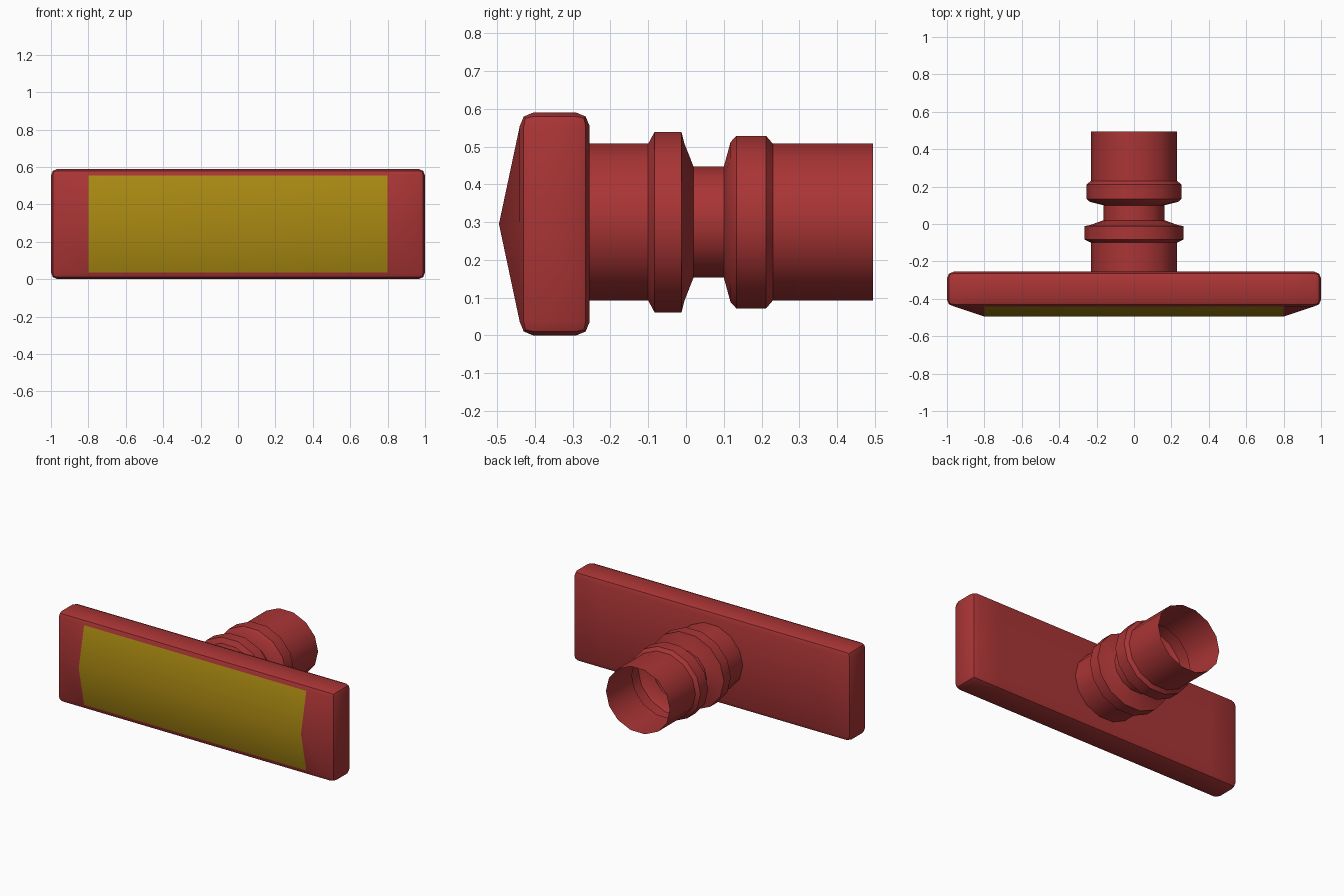
import bpy, bmesh, math

if "Cube" in bpy.data.objects:
    bpy.data.objects.remove(bpy.data.objects["Cube"])

ZC = 0.295  # height of the connector axis and the front ridge


def material(name, rgb):
    m = bpy.data.materials.new(name)
    m.diffuse_color = (*rgb, 1)
    m.use_nodes = True
    m.node_tree.nodes["Principled BSDF"].inputs["Base Color"].default_value = m.diffuse_color
    return m


red = material("dark red", (0.40, 0.035, 0.036))
gold = material("mustard yellow", (0.40, 0.25, 0.006))


def add_object(name, bm, mats):
    mesh = bpy.data.meshes.new(name)
    bm.to_mesh(mesh)
    bm.free()
    ob = bpy.data.objects.new(name, mesh)
    bpy.context.collection.objects.link(ob)
    for m in mats:
        mesh.materials.append(m)
    bpy.ops.object.select_all(action='DESELECT')
    ob.select_set(True)
    bpy.context.view_layer.objects.active = ob
    bpy.ops.object.shade_smooth_by_angle(angle=math.radians(36))
    return ob


# Front plate: bevelled slab with a shallow ridge and a yellow panel
bm = bmesh.new()
bmesh.ops.create_cube(bm, size=1)
for v in bm.verts:
    v.co = (v.co.x * 2, v.co.y * 0.185 - 0.3475, v.co.z * 0.59 + ZC)
bmesh.ops.bevel(bm, geom=bm.edges[:], offset=0.036, segments=2,
                profile=0.5, affect='EDGES')
for co, no in (((0.8, 0, 0), (1, 0, 0)), ((-0.8, 0, 0), (1, 0, 0)),
               ((0, 0, ZC), (0, 0, 1))):
    bmesh.ops.bisect_plane(bm, geom=bm.verts[:] + bm.edges[:] + bm.faces[:],
                           plane_co=co, plane_no=no)
bm.normal_update()
for f in bm.faces:
    c = f.calc_center_median()
    if f.normal.y < -0.99 and abs(c.x) < 0.8:
        f.material_index = 1
for v in bm.verts:  # pull out the ridge
    if v.co.y < -0.43 and abs(v.co.x) < 0.81 and abs(v.co.z - ZC) < 0.01:
        v.co.y = -0.495
add_object("front_plate", bm, [red, gold])

# Ribbed connector: open elliptical tube turned about the y axis
profile = [(-0.265, 0.23), (-0.10, 0.23), (-0.083, 0.265), (-0.012, 0.265),
           (-0.004, 0.23), (0.02, 0.163), (0.10, 0.163), (0.118, 0.235),
           (0.133, 0.253), (0.212, 0.253), (0.23, 0.23), (0.495, 0.23)]
SIDES = 14
bm = bmesh.new()
rings = []
for y, r in profile:
    ring = []
    for j in range(SIDES):
        a = 2 * math.pi * j / SIDES
        ring.append(bm.verts.new((r * math.cos(a), y,
                                  ZC + 0.005 + 0.925 * r * math.sin(a))))
    rings.append(ring)
for lo, hi in zip(rings, rings[1:]):
    for j in range(SIDES):
        k = (j + 1) % SIDES
        bm.faces.new((lo[j], hi[j], hi[k], lo[k]))
add_object("ribbed_connector", bm, [red])
